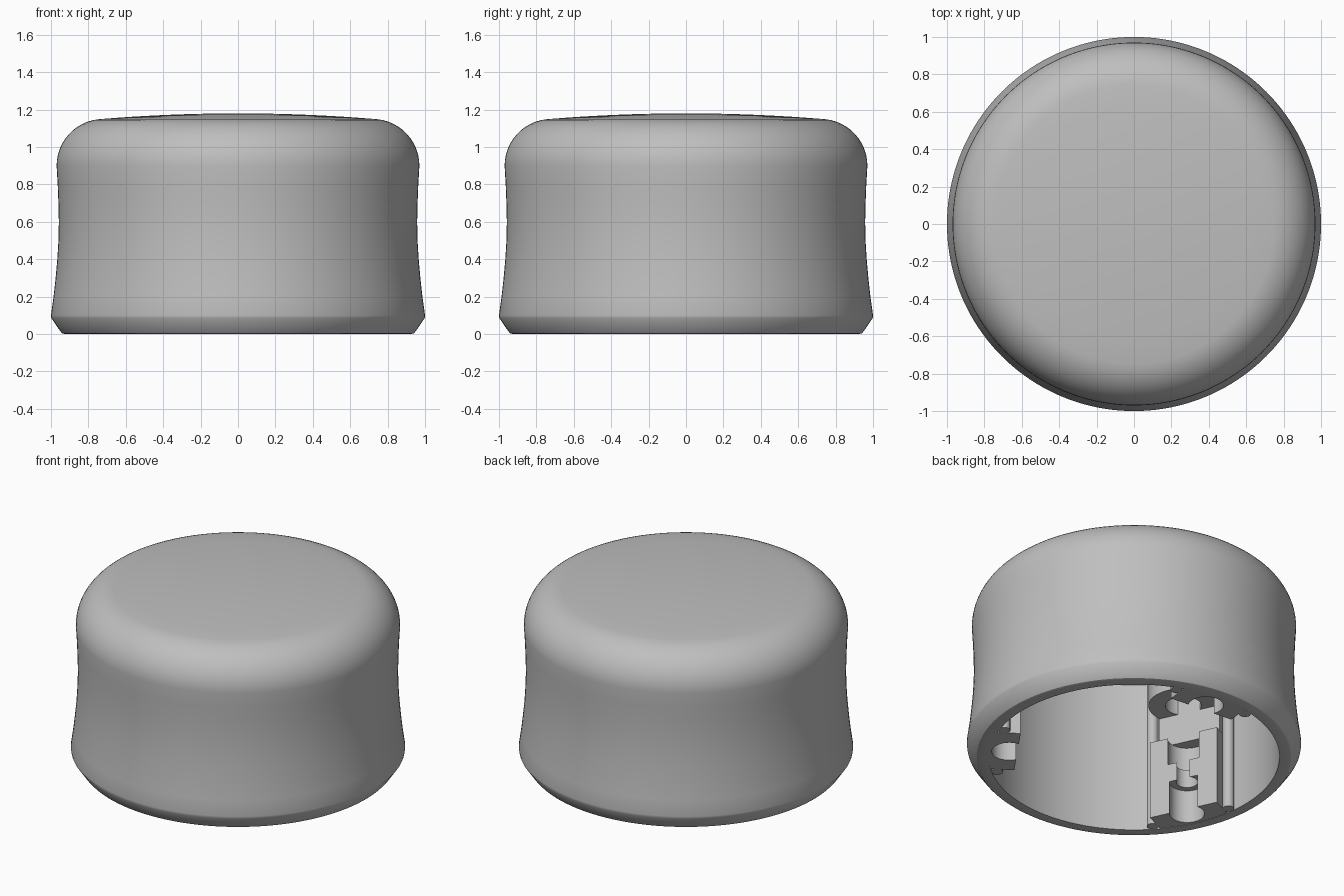
import bpy, bmesh
from math import sin, cos, pi, radians
from mathutils import Matrix

if "Cube" in bpy.data.objects:
    bpy.data.objects.remove(bpy.data.objects["Cube"], do_unlink=True)

grey = bpy.data.materials.new("satin grey")
grey.use_nodes = True
colour = (0.52, 0.52, 0.52, 1)
grey.diffuse_color = colour
grey.node_tree.nodes["Principled BSDF"].inputs["Base Color"].default_value = colour


def finish(name, bm, matrix=Matrix()):
    """Turn a bmesh into a smooth-shaded object with sharp edges kept."""
    bmesh.ops.remove_doubles(bm, verts=bm.verts, dist=1e-5)
    bmesh.ops.recalc_face_normals(bm, faces=bm.faces)
    mesh = bpy.data.meshes.new(name)
    bm.to_mesh(mesh)
    bm.free()
    mesh.materials.append(grey)
    obj = bpy.data.objects.new(name, mesh)
    bpy.context.collection.objects.link(obj)
    obj.matrix_world = matrix
    bpy.ops.object.select_all(action='DESELECT')
    obj.select_set(True)
    bpy.context.view_layer.objects.active = obj
    bpy.ops.object.shade_smooth_by_angle(angle=radians(30))
    return obj


def lathe(name, profile, steps, closed=False, matrix=Matrix()):
    """Spin a (radius, height) profile round the z axis."""
    bm = bmesh.new()
    verts = [bm.verts.new((r, 0, z)) for r, z in profile]
    edges = [bm.edges.new(pair) for pair in zip(verts, verts[1:])]
    if closed:
        edges.append(bm.edges.new((verts[-1], verts[0])))
    bmesh.ops.spin(bm, geom=verts + edges, axis=(0, 0, 1), cent=(0, 0, 0),
                   angle=2 * pi, steps=steps, use_merge=True)
    return finish(name, bm, matrix)


def prism(name, outline, low, high, matrix):
    """Extrude a flat outline between two heights."""
    bm = bmesh.new()
    face = bm.faces.new([bm.verts.new((x, y, low)) for x, y in outline])
    grown = bmesh.ops.extrude_face_region(bm, geom=[face])["geom"]
    bmesh.ops.translate(bm, vec=(0, 0, high - low),
                        verts=[v for v in grown if isinstance(v, bmesh.types.BMVert)])
    return finish(name, bm, matrix)


# Hollow cap: shallow crown, rounded shoulder, waisted side, chamfered foot
crown = [(0.73 * i / 8, 1.18 - 0.03 * (i / 8) ** 2) for i in range(8)]
shoulder = [(0.72 + 0.25 * sin(a), 0.9 + 0.25 * cos(a))
            for a in (radians(6 + 7 * i) for i in range(13))]
side = [(0.964, 0.8), (0.96, 0.7), (0.958, 0.6), (0.96, 0.5), (0.966, 0.4),
        (0.975, 0.3), (0.986, 0.2), (1.0, 0.1), (0.998, 0.085)]
foot = [(0.95, 0.015), (0.94, 0.004), (0.925, 0)]
inside = [(0.87, 0), (0.87, 1.0), (0.82, 1.06), (0, 1.06)]
lathe("cap_shell", crown + shoulder + side + foot + inside, 160)


def pad_outline(groove, inner=0.7, half=0.22):
    """Wall pad whose inward face has a round groove cut in it."""
    centre = 0.75
    reach = min(groove * 0.9, centre - inner)
    mouth = (groove ** 2 - reach ** 2) ** 0.5
    arc = []
    start = pi - math_angle(mouth, reach)
    for i in range(17):
        a = start - 2 * start * i / 16
        arc.append((centre + groove * cos(a), groove * sin(a)))
    tip = arc[0][0]
    return [(0.885, half), (tip, half)] + arc + [(tip, -half), (0.885, -half)]


def math_angle(opposite, adjacent):
    from math import atan2
    return atan2(opposite, adjacent)


# Three identical holders on the inside wall
for n, turn in enumerate((85, 205, 325), 1):
    place = Matrix.Rotation(radians(turn), 4, 'Z')
    prism(f"lower_pad_{n}", pad_outline(0.105), 0.002, 0.22, place)
    prism(f"neck_pad_{n}", pad_outline(0.065), 0.22, 0.34, place)
    prism(f"middle_pad_{n}", pad_outline(0.115), 0.34, 0.52, place)
    prism(f"upper_pad_{n}", [(0.885, 0.2), (0.78, 0.2), (0.78, -0.2), (0.885, -0.2)],
          0.52, 1.04, place)
    lathe(f"screw_boss_{n}", [(0.108, 0.72), (0.21, 0.72), (0.21, 1.05), (0.108, 1.05)],
          40, True, place @ Matrix.Translation((0.7, 0, 0)))
    for label, q in (("left", 0.25), ("right", -0.25)):
        bead = [(0, 0.002), (0.035, 0.002), (0.035, 1.04), (0, 1.04)]
        lathe(f"{label}_wall_rib_{n}", bead, 16, False,
              place @ Matrix.Translation((0.8, q, 0)))
